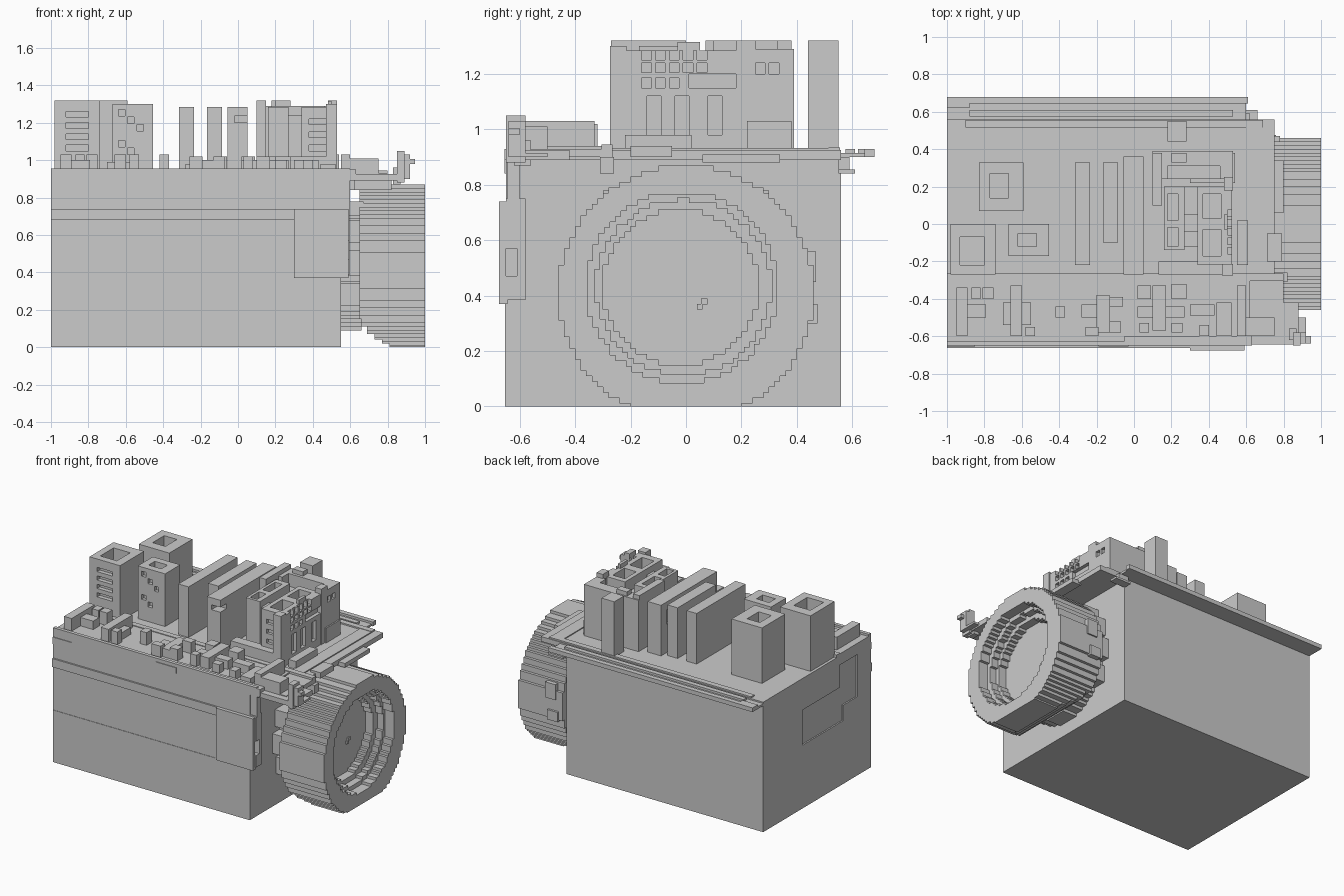
import bpy, bmesh, math


def make(name, bm):
    bmesh.ops.recalc_face_normals(bm, faces=bm.faces[:])
    me = bpy.data.meshes.new(name)
    bm.to_mesh(me)
    bm.free()
    ob = bpy.data.objects.new(name, me)
    bpy.context.collection.objects.link(ob)
    return ob


def boxes(name, *specs):
    """One object from boxes given as (x0, x1, y0, y1, z0, z1)."""
    bm = bmesh.new()
    for x0, x1, y0, y1, z0, z1 in specs:
        for v in bmesh.ops.create_cube(bm, size=1)['verts']:
            v.co = (x1 if v.co.x > 0 else x0, y1 if v.co.y > 0 else y0, z1 if v.co.z > 0 else z0)
    return make(name, bm)


def cut(ob, cutter):
    m = ob.modifiers.new('cut', 'BOOLEAN')
    m.operation, m.solver, m.object = 'DIFFERENCE', 'EXACT', cutter
    cutter.hide_render = True
    dg = bpy.context.evaluated_depsgraph_get()
    dg.update()
    me = bpy.data.meshes.new_from_object(ob.evaluated_get(dg))
    ob.modifiers.clear()
    ob.data = me
    bpy.data.objects.remove(cutter)


def tower(name, box, holes=(), windows=()):
    """Block with shafts in its roof (x0, x1, y0, y1) and recessed windows."""
    ob = boxes(name, box)
    cuts = [(*h, box[5] - 0.09, box[5] + 0.1) for h in holes] + list(windows)
    if cuts:
        cut(ob, boxes('cutter', *cuts))
    return ob


def stepped_disc(name, r, x0, x1, cy, cz, s=0.02):
    """Prism along x with a stair-stepped round outline, clipped at z = 0."""
    n = round(2 * r / s)
    side, last, top = [], None, 0
    for k in range(n):
        z0, z1 = cz - r + k * s, cz - r + (k + 1) * s
        if z1 <= 0.004:
            continue
        zm = (z0 + z1) / 2 - cz
        w = max(s, round(math.sqrt(max(r * r - zm * zm, 0)) / s) * s)
        if w != last:
            if last is not None:
                side.append((last, max(z0, 0)))
            side.append((w, max(z0, 0)))
        last, top = w, z1
    side.append((last, top))
    pts = [(cy + w, z) for w, z in side] + [(cy - w, z) for w, z in reversed(side)]
    bm = bmesh.new()
    f = bm.faces.new([bm.verts.new((x0, y, z)) for y, z in pts])
    ext = bmesh.ops.extrude_face_region(bm, geom=[f])['geom']
    bmesh.ops.translate(bm, vec=(x1 - x0, 0, 0), verts=[g for g in ext if isinstance(g, bmesh.types.BMVert)])
    return make(name, bm)


# Main hull with shallow side recess
hull = boxes('hull', (-1, 0.55, -0.65, 0.56, 0, 0.9))
cut(hull, boxes('cutter', (-1.1, -0.99, -0.34, 0.12, 0.45, 0.70)))
cut(hull, boxes('cutter', (-1.1, -0.99, -0.5, -0.3, 0.56, 0.86)))

# Front cladding: thin overlapping strips and a protruding end block
cladding = boxes('front_cladding', (-1, 0.55, -0.657, -0.64, 0.37, 0.46),
                 (-1, 0.55, -0.653, -0.64, 0.0, 0.37),
                 (-1, 0.55, -0.662, -0.64, 0.68, 0.74),
                 (-1, 0.3, -0.655, -0.64, 0.46, 0.68))
cut(cladding, boxes('cutter', (-0.24, 0.3, -0.7, -0.645, 0.385, 0.57)))
boxes('front_end_block', (0.3, 0.59, -0.675, -0.645, 0.37, 0.47), (0.3, 0.59, -0.675, -0.645, 0.57, 0.74),
      (0.3, 0.55, -0.675, -0.645, 0.47, 0.57), (0.55, 0.59, -0.675, -0.65, 0.47, 0.57),
      (0.54, 0.595, -0.65, -0.58, 0.385, 0.47), (0.54, 0.595, -0.65, -0.58, 0.57, 0.75),
      (0.54, 0.595, -0.61, -0.58, 0.47, 0.57))
boxes('front_cornice', (-1, 0.6, -0.645, -0.6, 0.74, 0.9), (-1, -0.85, -0.655, -0.64, 0.84, 0.89),
      (-0.19, -0.03, -0.655, -0.62, 0.89, 0.93), (-0.05, 0.63, -0.65, -0.6, 0.9, 0.95))

# Deck, its raised borders and corner platform
boxes('deck', (-1, 0.75, -0.28, 0.56, 0.89, 0.925), (-1, 0.62, -0.65, -0.28, 0.89, 0.94))
boxes('deck_border', (-0.9, 0.69, 0.515, 0.555, 0.92, 0.935), (0.6, 0.69, -0.27, 0.515, 0.92, 0.932),
      (-1, 0.8, -0.305, -0.265, 0.9, 0.945), (-1, 0.6, -0.65, -0.625, 0.93, 0.955),
      (0.73, 0.8, 0.06, 0.34, 0.88, 0.91))
boxes('corner_platform', (0.58, 0.8, -0.6, -0.27, 0.9, 0.93), (0.6, 0.88, -0.645, -0.42, 0.89, 0.925),
      (0.75, 0.92, -0.64, -0.5, 0.9, 0.915), (0.62, 0.82, -0.31, -0.26, 0.84, 0.9),
      (0.85, 0.89, -0.65, -0.58, 0.88, 1.05), (0.88, 0.92, -0.64, -0.58, 0.9, 1.03),
      (0.91, 0.945, -0.64, -0.6, 0.98, 1.005), (0.83, 0.87, -0.62, -0.56, 0.87, 0.96))

# Rear ledge with rails
boxes('rear_ledge', (-1, 0.6, 0.55, 0.645, 0.9, 0.915), (-1, -0.88, 0.62, 0.68, 0.9, 0.93),
      (-0.88, 0.61, 0.645, 0.68, 0.9, 0.93), (-0.88, 0.53, 0.575, 0.61, 0.91, 0.93),
      (0.54, 0.66, 0.55, 0.61, 0.84, 0.855), (0.54, 0.62, 0.55, 0.59, 0.85, 0.9))

# Hollow towers with windows
tower('tower_left_front', (-0.98, -0.74, -0.27, 0, 0.92, 1.32), [(-0.93, -0.8, -0.22, -0.07)],
      [(-0.92, -0.8, -0.3, -0.24, z, z + 0.03) for z in (1.05, 1.11, 1.17, 1.23)])
tower('tower_left_rear', (-0.83, -0.59, 0.07, 0.33, 0.92, 1.32), [(-0.77, -0.67, 0.14, 0.27)])
tower('tower_small', (-0.67, -0.455, -0.17, 0, 0.92, 1.30), [(-0.62, -0.52, -0.12, -0.05)],
      [(x, x + 0.035, -0.2, -0.145, z, z + 0.035) for x, z in
       ((-0.64, 1.235), (-0.59, 1.195), (-0.54, 1.155), (-0.64, 1.07), (-0.59, 1.03))])
tower('tower_thin', (0.18, 0.28, 0.44, 0.55, 0.92, 1.32))

# Slab blocks
tower('slab_a', (-0.315, -0.235, -0.22, 0.33, 0.92, 1.285))
tower('slab_b', (-0.165, -0.085, -0.1, 0.33, 0.92, 1.285))
tower('slab_c', (-0.055, 0.05, -0.27, 0.36, 0.92, 1.285), (),
      [(-0.02, 0.1, -0.3, -0.2, 1.2, 1.235), (-0.1, -0.03, 0.18, 0.29, 1.12, 1.23)])

# Large right-hand building: rear wall, inner block and windowed wing
tower('building_rear', (0.1, 0.53, 0.24, 0.39, 0.92, 1.29), (),
      [(0.18, 0.46, 0.2, 0.31, 1.2, 1.4), (0.51, 0.6, 0.25, 0.285, 1.2, 1.24), (0.51, 0.6, 0.3, 0.335, 1.2, 1.24)])
boxes('building_parapet', (0.1, 0.15, 0.1, 0.38, 0.92, 1.32), (0.2, 0.28, 0.33, 0.38, 1.28, 1.32),
      (0.48, 0.53, 0.18, 0.25, 0.92, 1.32), (0.48, 0.5, -0.03, 0.05, 1.27, 1.315))
tower('building_block', (0.16, 0.27, -0.14, 0.2, 0.92, 1.285),
      [(0.18, 0.235, 0.02, 0.16), (0.18, 0.235, -0.12, -0.02)])
side = [(0.5, 0.6, -0.16 + 0.05 * i, -0.125 + 0.05 * i, z, z + 0.035)
        for z in (1.15, 1.205, 1.25) for i in range(5) if z > 1.16 or i < 3]
side += [(0.5, 0.6, 0.01, 0.18, 1.15, 1.2)]
side += [(0.5, 0.6, y, y + 0.05, 0.98, 1.12) for y in (-0.14, -0.04, 0.08)]
front = [(0.38, 0.5, -0.3, -0.2, z, z + 0.03) for z in (1.05, 1.12, 1.19)]
tower('building_wing', (0.34, 0.525, -0.22, 0.2, 0.92, 1.285),
      [(0.37, 0.465, 0.03, 0.16), (0.37, 0.465, -0.17, -0.03)], side + front)
boxes('building_links', (0.26, 0.35, -0.12, -0.04, 0.92, 1.24), (0.26, 0.35, 0.05, 0.2, 0.92, 1.2),
      (0.13, 0.5, -0.27, -0.2, 0.92, 1.02), (0.47, 0.53, -0.275, -0.215, 0.92, 1.3))
boxes('low_blocks', (0.55, 0.61, -0.22, 0.02, 0.92, 0.98), (0.71, 0.79, -0.2, -0.05, 0.9, 0.94),
      (0.3, 0.54, 0.22, 0.38, 0.92, 1.03))

# Low cluster of small blocks along the front strip
cluster = [(-0.95, -0.89, -0.6, -0.34, 1.03), (-0.92, -0.79, -0.5, -0.43, 1.0), (-0.87, -0.82, -0.4, -0.34, 1.03),
           (-0.81, -0.75, -0.4, -0.34, 1.03), (-0.66, -0.6, -0.6, -0.33, 1.03), (-0.7, -0.55, -0.54, -0.42, 0.99),
           (-0.58, -0.53, -0.6, -0.55, 1.03), (-0.42, -0.37, -0.5, -0.44, 1.03), (-0.2, -0.13, -0.58, -0.38, 1.0),
           (-0.28, -0.2, -0.5, -0.43, 0.98), (-0.13, -0.06, -0.44, -0.39, 1.02), (-0.26, -0.19, -0.6, -0.55, 1.02),
           (-0.13, -0.07, -0.58, -0.52, 1.02), (0.1, 0.17, -0.57, -0.33, 1.02), (0.02, 0.27, -0.5, -0.44, 1.0),
           (0.02, 0.09, -0.4, -0.33, 1.02), (0.2, 0.28, -0.4, -0.32, 1.02), (0.03, 0.08, -0.58, -0.53, 1.02),
           (0.2, 0.26, -0.58, -0.53, 1.0), (0.3, 0.43, -0.49, -0.43, 1.0), (0.35, 0.4, -0.6, -0.54, 1.0),
           (0.44, 0.52, -0.6, -0.42, 0.98), (0.55, 0.6, -0.6, -0.33, 1.03), (0.6, 0.75, -0.6, -0.5, 1.01)]
boxes('front_cluster', *[(a, b, c, d, 0.9, h) for a, b, c, d, h in cluster])

# Round wheel-like end: stepped rim, nested recess, tapered underside at the rear
rim = stepped_disc('round_rim', 0.46, 0.65, 1.0, 0, 0.41)
for r, depth, cy in ((0.345, 0.93, -0.015), (0.315, 0.88, -0.01), (0.28, 0.82, -0.02)):
    cut(rim, stepped_disc('cutter', r, depth, 1.1, cy, 0.43))
for x, z in ((0.66, 0.15), (0.69, 0.11), (0.73, 0.07), (0.77, 0.04), (0.81, 0.02)):
    cut(rim, boxes('cutter', (0.5, x, -0.6, 0.6, -0.1, z)))
boxes('recess_studs', (0.815, 0.83, 0.055, 0.078, 0.368, 0.39), (0.815, 0.83, 0.04, 0.06, 0.35, 0.37))

# Hub and fittings joining the round end to the hull
stepped_disc('hub', 0.34, 0.54, 0.66, 0, 0.43)
fittings = []
for s in (1, -1):
    for y, z, h in ((0.36, 0.22, 0.12), (0.4, 0.38, 0.14), (0.37, 0.56, 0.12), (0.3, 0.7, 0.08)):
        a, b = sorted((s * (y - 0.12), s * y))
        fittings.append((0.54, 0.67, a, b, z, z + h))
fittings += [(0.68, 0.76, 0.42, 0.475, 0.3, 0.37), (0.7, 0.78, 0.42, 0.47, 0.45, 0.56)]
boxes('hub_fittings', *fittings)
